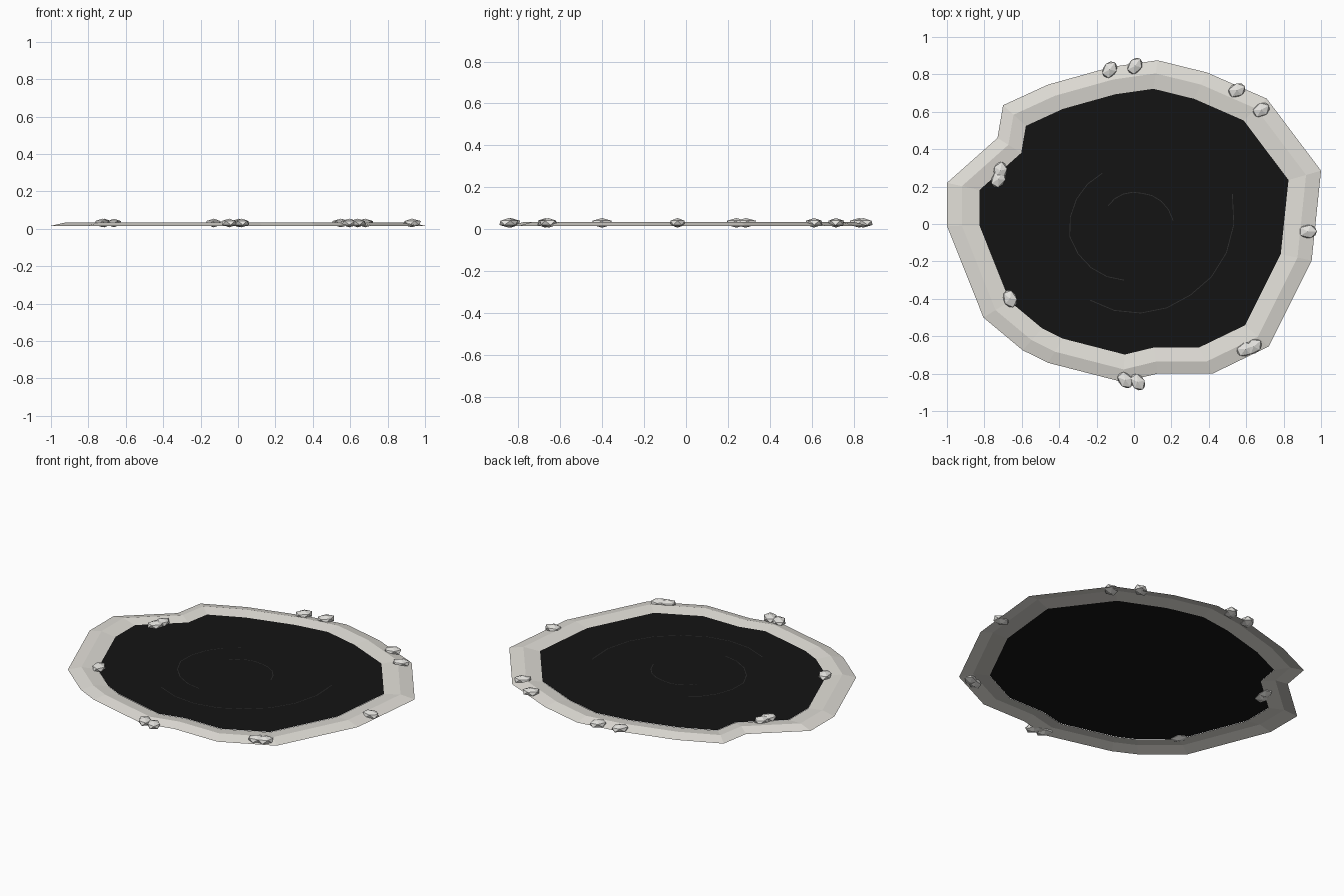
import bpy, bmesh
from math import sin, cos, radians
from mathutils import Matrix

if "Cube" in bpy.data.objects:
    bpy.data.objects.remove(bpy.data.objects["Cube"])


def material(name, rgb):
    m = bpy.data.materials.new(name)
    m.diffuse_color = (*rgb, 1)
    m.use_nodes = True
    m.node_tree.nodes["Principled BSDF"].inputs["Base Color"].default_value = m.diffuse_color
    return m


def add_object(name, bm, mat):
    me = bpy.data.meshes.new(name)
    bm.to_mesh(me)
    bm.free()
    ob = bpy.data.objects.new(name, me)
    bpy.context.collection.objects.link(ob)
    me.materials.append(mat)
    return ob


bone = material("pale_stone", (0.75, 0.73, 0.68))
pebble_mat = material("pebble_stone", (0.77, 0.76, 0.73))
black = material("void_black", (0.007, 0.007, 0.007))
dark = material("swirl_dark", (0.03, 0.03, 0.03))

# Irregular outline shared by rim and pit
outline = [(.126, .875), (.39, .81), (.71, .67), (1, .285), (.95, -.195),
           (.72, -.655), (.42, -.80), (.126, -.80), (-.06, -.845), (-.46, -.742),
           (-.595, -.675), (-.805, -.5), (-1, -.01), (-1, .22), (-.73, .46),
           (-.70, .635), (-.46, .745), (-.12, .84)]


def ring(bm, scale, z):
    return [bm.verts.new((x * scale, y * scale, z)) for x, y in outline]


# Rim: thin ridged band
bm = bmesh.new()
rings = [ring(bm, s, z) for s, z in ((1, .016), (.92, .034), (.825, .021))]
for a, b in zip(rings, rings[1:]):
    for i in range(len(a)):
        j = (i + 1) % len(a)
        bm.faces.new((a[j], a[i], b[i], b[j]))
bmesh.ops.recalc_face_normals(bm, faces=bm.faces)
if sum(f.normal.z for f in bm.faces) < 0:
    bmesh.ops.reverse_faces(bm, faces=bm.faces)
add_object("rim", bm, bone)

# Pit: flat black fan filling the rim
bm = bmesh.new()
edge = ring(bm, .826, .023)
centre = bm.verts.new((0, 0, .023))
for i in range(len(edge)):
    bm.faces.new((edge[(i + 1) % len(edge)], edge[i], centre))
bmesh.ops.recalc_face_normals(bm, faces=bm.faces)
if sum(f.normal.z for f in bm.faces) < 0:
    bmesh.ops.reverse_faces(bm, faces=bm.faces)
add_object("pit", bm, black)

# Swirls: hairline ribbons on the pit (start angle, end angle, radii)
for k, (a0, a1, radii) in enumerate([(145, 5, (.17, .17, .21)),
                                     (122, 260, (.32, .35, .305)),
                                     (240, 377, (.47, .485, .55))]):
    bm = bmesh.new()
    prev = None
    for i in range(9):
        t = i / 8
        r0, r1, r2 = radii
        r = r0 + (r1 - r0) * 2 * t if t < .5 else r1 + (r2 - r1) * (2 * t - 1)
        a = radians(a0 + (a1 - a0) * t)
        pair = [bm.verts.new((q * cos(a), q * sin(a), .0245)) for q in (r - .002, r + .002)]
        if prev:
            f = bm.faces.new((prev[0], prev[1], pair[1], pair[0]))
            f.normal_update()
            if f.normal.z < 0:
                f.normal_flip()
        prev = pair
    add_object(f"swirl_{k + 1}", bm, dark)

# Pebbles: flattened low-poly stones (x, y, turn in degrees)
pebbles = [(-.13, .825, 55), (.005, .845, 55), (.55, .715, 25), (.68, .61, 30),
           (.93, -.04, 0), (.64, -.655, 40), (.595, -.67, 25), (.02, -.845, -55),
           (-.047, -.835, -50), (-.663, -.40, -70), (-.715, .285, 80), (-.725, .24, 60)]
for k, (x, y, turn) in enumerate(pebbles):
    bm = bmesh.new()
    bmesh.ops.create_icosphere(bm, subdivisions=1, radius=1)
    bm.transform(Matrix.Translation((x, y, .031))
                 @ Matrix.Rotation(radians(turn), 4, 'Z')
                 @ Matrix.Diagonal((.054, .040, .023, 1)))
    add_object(f"pebble_{k + 1}", bm, pebble_mat)
